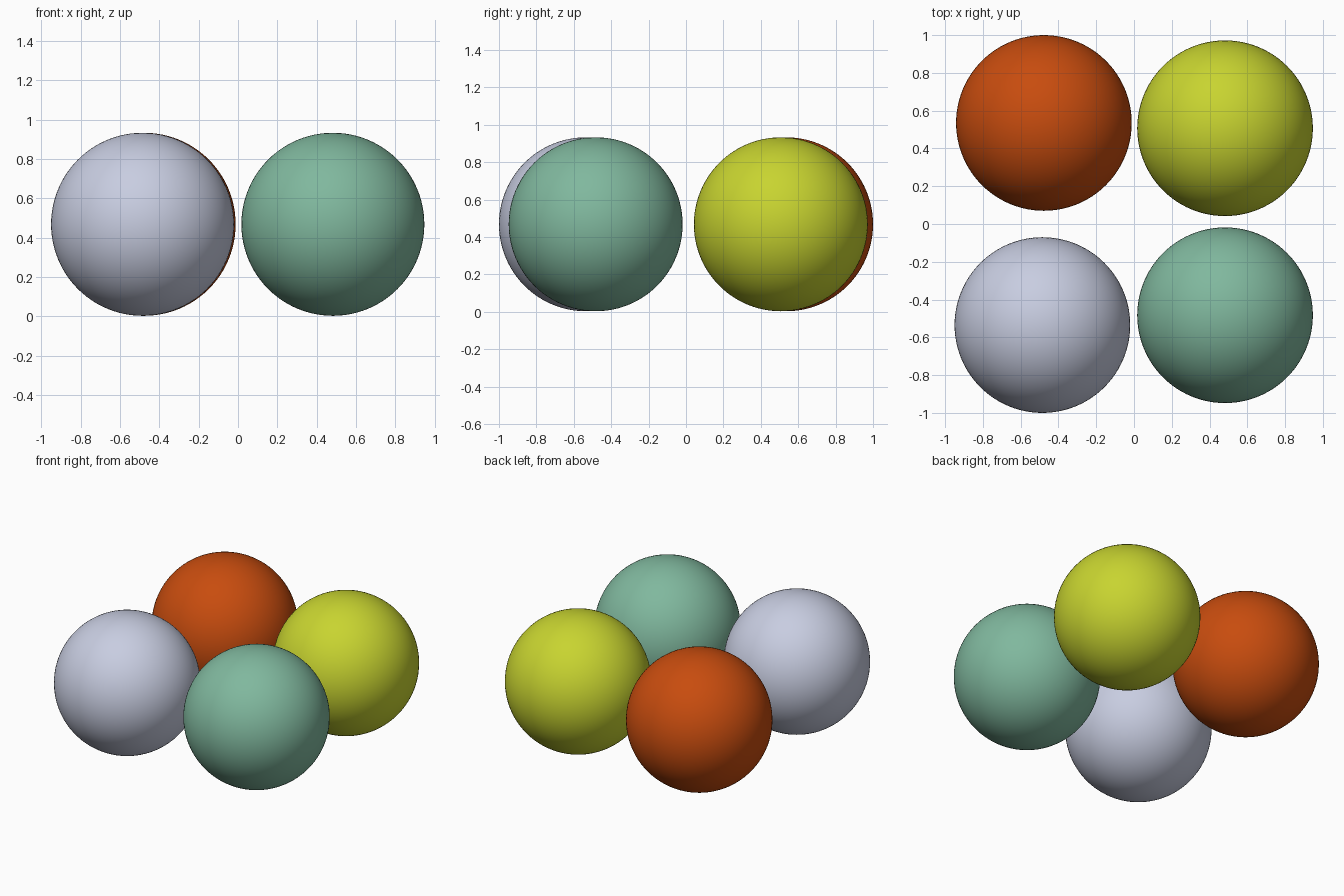
import bpy

if "Cube" in bpy.data.objects:
    bpy.data.objects.remove(bpy.data.objects["Cube"])

R = 0.465  # shared ball radius


def srgb(r, g, b):
    lin = lambda c: c / 12.92 if c <= 0.04045 else ((c + 0.055) / 1.055) ** 2.4
    return (*(lin(c / 255) for c in (r, g, b)), 1.0)


def ball(name, x, y, colour):
    bpy.ops.mesh.primitive_uv_sphere_add(segments=96, ring_count=48, radius=R,
                                         location=(x, y, R + 0.003))
    ob = bpy.context.object
    ob.name = name
    bpy.ops.object.shade_smooth()
    mat = bpy.data.materials.new(name.replace("_ball", ""))
    mat.diffuse_color = srgb(*colour)
    mat.use_nodes = True
    mat.node_tree.nodes["Principled BSDF"].inputs["Base Color"].default_value = mat.diffuse_color
    ob.data.materials.append(mat)


# four loose balls, one colour each
ball("orange_ball", -0.477, 0.535, (200, 76, 14))
ball("lime_ball", 0.482, 0.507, (200, 212, 48))
ball("pale_grey_ball", -0.485, -0.535, (200, 205, 225))
ball("sage_green_ball", 0.482, -0.483, (128, 184, 158))
